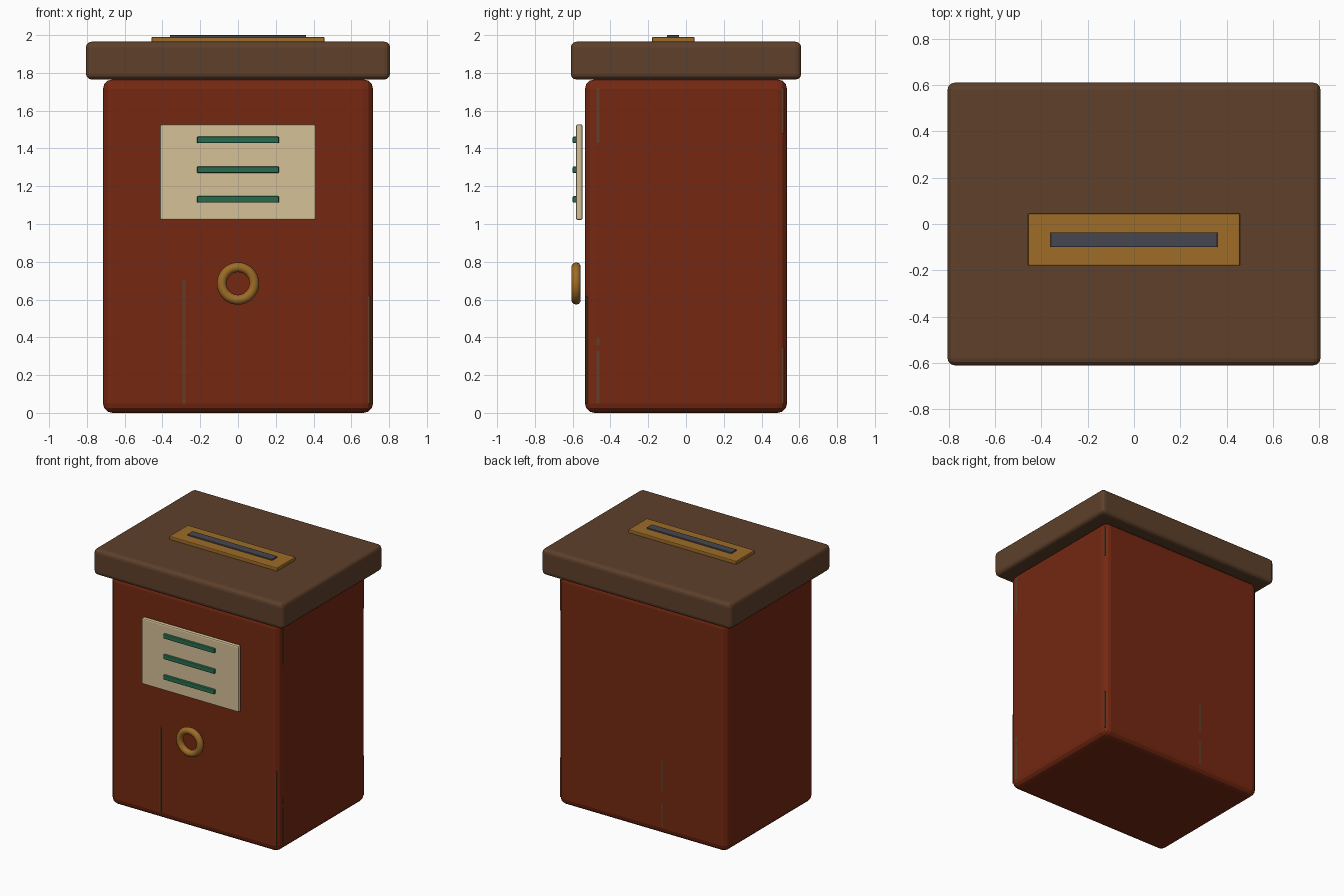
import bpy
import math

if "Cube" in bpy.data.objects:
    bpy.data.objects.remove(bpy.data.objects["Cube"])


def material(name, r, g, b):
    def lin(c):
        c /= 255
        return c / 12.92 if c <= 0.04045 else ((c + 0.055) / 1.055) ** 2.4
    m = bpy.data.materials.new(name)
    m.diffuse_color = (lin(r), lin(g), lin(b), 1)
    m.use_nodes = True
    m.node_tree.nodes["Principled BSDF"].inputs["Base Color"].default_value = m.diffuse_color
    return m


red = material("red paint", 117, 40, 17)
brown = material("dark wood", 94, 64, 43)
cream = material("cream card", 214, 193, 151)
brass = material("brass", 157, 108, 39)
slate = material("slot grey", 70, 70, 80)
green = material("green ink", 39, 108, 77)


def box(name, mat, x, y, z, bevel=0.0, segments=2):
    """Box from (min, max) ranges with optional rounded edges."""
    bpy.ops.mesh.primitive_cube_add(
        size=1, location=[(a + b) / 2 for a, b in (x, y, z)])
    ob = bpy.context.object
    ob.name = name
    ob.scale = [b - a for a, b in (x, y, z)]
    bpy.ops.object.transform_apply(location=False, rotation=False, scale=True)
    ob.data.materials.append(mat)
    if bevel:
        mod = ob.modifiers.new("rounded edges", 'BEVEL')
        mod.width = bevel
        mod.segments = segments
    return ob


# Main body and overhanging lid
box("body", red, (-0.715, 0.715), (-0.535, 0.535), (0.0, 1.765), 0.05, 3)
box("lid", brown, (-0.805, 0.805), (-0.61, 0.61), (1.765, 1.965), 0.03, 3)

# Slot plate and slot on the lid
box("slot_plate", brass, (-0.458, 0.458), (-0.18, 0.045), (1.955, 1.99), 0.006)
box("slot", slate, (-0.36, 0.36), (-0.1, -0.036), (1.97, 2.0), 0.003)

# Label card with three lines, standing just off the front
box("label", cream, (-0.412, 0.412), (-0.582, -0.548), (1.02, 1.528), 0.01)
for i, z in enumerate((1.445, 1.287, 1.13)):
    box(f"label_line_{i + 1}", green, (-0.217, 0.217), (-0.6, -0.572),
        (z - 0.017, z + 0.017), 0.005)

# Ring handle
bpy.ops.mesh.primitive_torus_add(
    major_radius=0.086, minor_radius=0.026, major_segments=36, minor_segments=10,
    location=(0, -0.582, 0.685), rotation=(math.pi / 2, 0, 0))
ring = bpy.context.object
ring.name = "ring_handle"
ring.data.materials.append(brass)
bpy.ops.object.shade_smooth_by_angle(angle=math.radians(40))

# Thin worn streaks showing wood through the paint
w = 0.008
for i, (x, y, z0, z1) in enumerate((
        (-0.285, -0.532, 0.05, 0.70), (0.69, -0.525, 0.05, 0.62),
        (-0.17, 0.532, 0.06, 0.25), (-0.17, 0.532, 0.33, 0.57),
        (0.712, -0.465, 0.05, 0.33), (0.712, -0.465, 0.36, 0.40),
        (0.712, -0.465, 1.43, 1.72), (0.705, 0.51, 0.05, 0.35),
        (0.705, 0.51, 1.48, 1.72))):
    on_side = x > 0.7
    dx, dy = (0.004, w) if on_side else (w, 0.004)
    box(f"worn_streak_{i + 1}", brown, (x - dx, x + dx), (y - dy, y + dy), (z0, z1))
